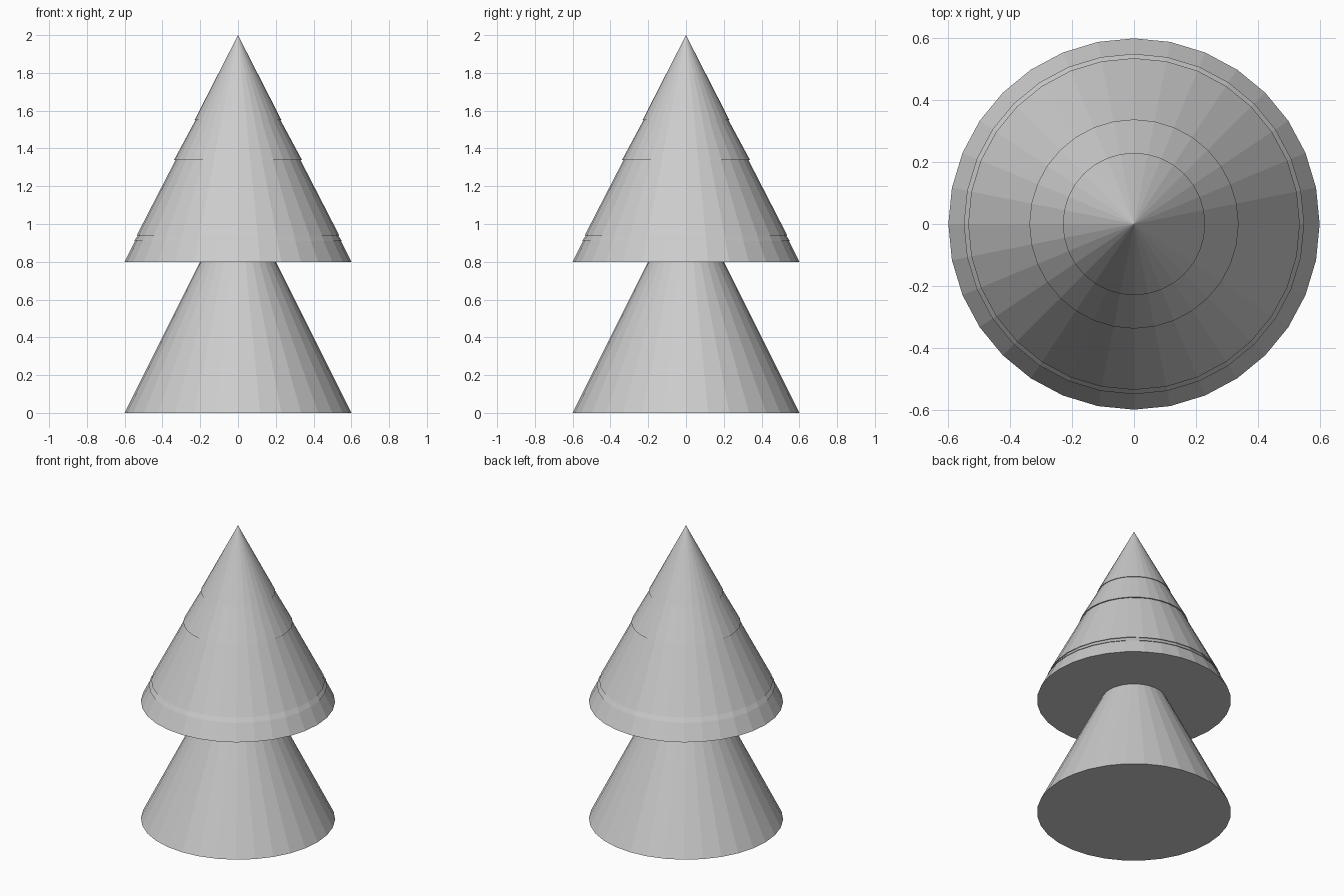
import bpy, bmesh
from math import cos, sin, tau

if "Cube" in bpy.data.objects:
    bpy.data.objects.remove(bpy.data.objects["Cube"])

SIDES = 32


def lathe(name, profile):
    """Spin an (r, z) profile from the apex down to the base, closed by a flat cap."""
    bm = bmesh.new()
    apex = bm.verts.new((0, 0, profile[0][1]))
    rings = [[bm.verts.new((r * cos(tau * i / SIDES), r * sin(tau * i / SIDES), z))
              for i in range(SIDES)] for r, z in profile[1:]]
    for i in range(SIDES):
        j = (i + 1) % SIDES
        bm.faces.new((apex, rings[0][i], rings[0][j]))
        for a, b in zip(rings, rings[1:]):
            bm.faces.new((a[i], b[i], b[j], a[j]))
    bm.faces.new(rings[-1][::-1])
    bmesh.ops.recalc_face_normals(bm, faces=bm.faces)
    mesh = bpy.data.meshes.new(name)
    bm.to_mesh(mesh)
    bm.free()
    obj = bpy.data.objects.new(name, mesh)
    bpy.context.collection.objects.link(obj)
    return obj


# Lower tier: plain cone whose tip hides inside the upper tier
lathe("lower_tier", [(0, 1.2), (0.6, 0)])

# Upper tier: cone with very slight overlapping lips
upper = [(0, 2.0)]
for z, r in ((1.55, 0.23), (1.34, 0.338), (0.94, 0.536), (0.91, 0.55)):
    upper += [(r, z), ((2 - z) / 2, z)]
upper.append((0.6, 0.8))
lathe("upper_tier", upper)
